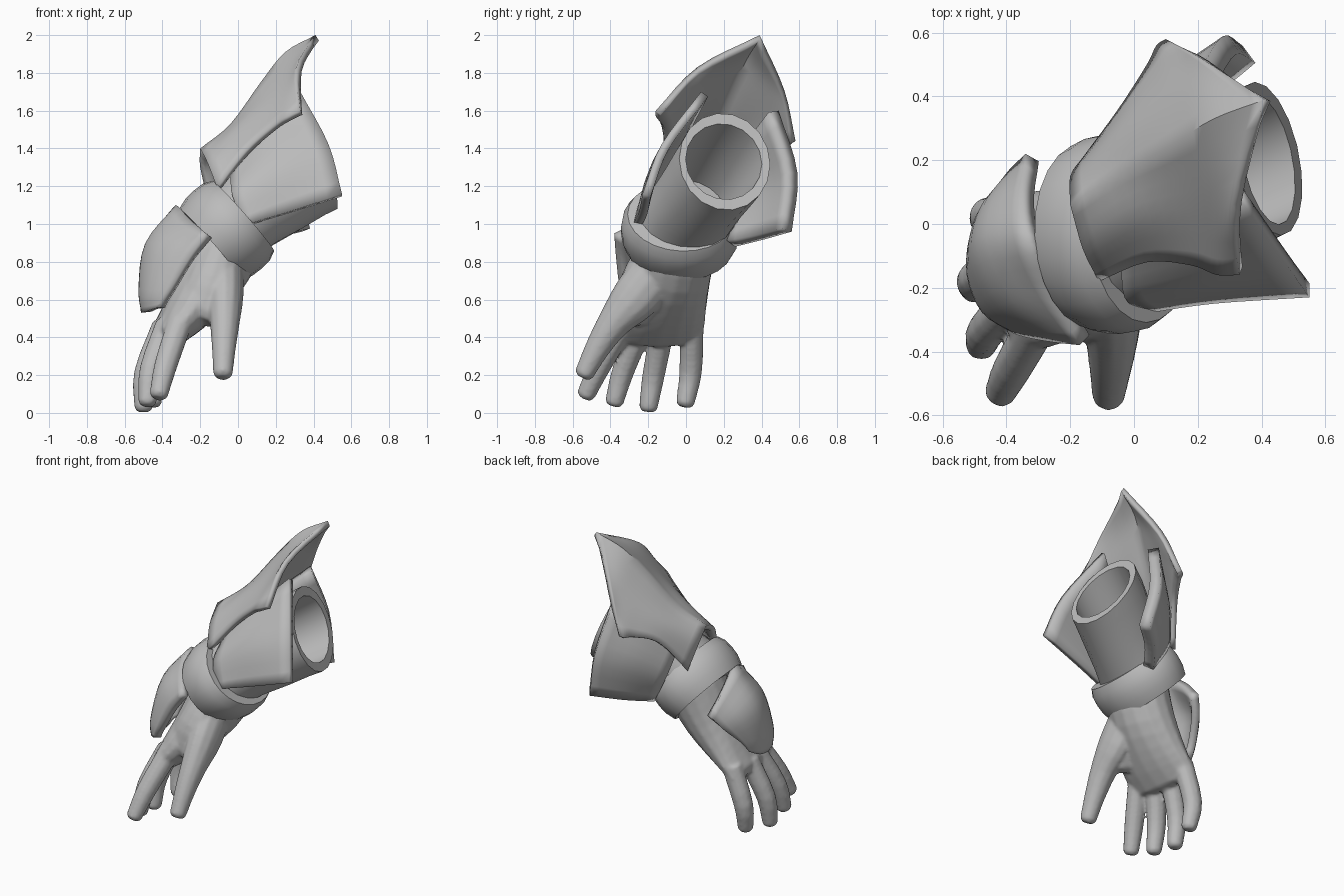
import bpy, bmesh, math
from mathutils import Vector as V

grey = bpy.data.materials.new("plain grey")
grey.diffuse_color = (0.5, 0.5, 0.5, 1)


def finish(name, bm, angle=50):
    bmesh.ops.remove_doubles(bm, verts=bm.verts, dist=0.0005)
    me = bpy.data.meshes.new(name)
    bm.to_mesh(me)
    bm.free()
    me.materials.append(grey)
    ob = bpy.data.objects.new(name, me)
    bpy.context.collection.objects.link(ob)
    bpy.ops.object.select_all(action='DESELECT')
    ob.select_set(True)
    bpy.context.view_layer.objects.active = ob
    bpy.ops.object.shade_smooth_by_angle(angle=math.radians(angle))
    return ob


def spline(pts, steps):
    """Smooth curve through all points."""
    p = [V(q) for q in pts]
    p = [2 * p[0] - p[1]] + p + [2 * p[-1] - p[-2]]
    out = []
    for i in range(1, len(p) - 2):
        a, b, c, d = p[i - 1:i + 3]
        for k in range(steps):
            t = k / steps
            out.append(0.5 * (2 * b + (c - a) * t + (2 * a - 5 * b + 4 * c - d) * t * t
                              + (3 * b - a - 3 * c + d) * t ** 3))
    return out + [p[-2]]


def loft(name, rings, hint=(0, 1, 0), n=16, angle=50):
    """Skin over ellipses given as (centre, normal, half width, half depth)."""
    bm = bmesh.new()
    loops = []
    for c, nor, ra, rb in rings:
        nor = V(nor).normalized()
        u = V(hint) - nor * V(hint).dot(nor)
        u.normalize()
        w = nor.cross(u)
        loops.append([bm.verts.new(V(c) + u * ra * math.cos(2 * math.pi * k / n)
                                   + w * rb * math.sin(2 * math.pi * k / n)) for k in range(n)])
    for a, b in zip(loops, loops[1:]):
        for k in range(n):
            bm.faces.new((a[k], a[(k + 1) % n], b[(k + 1) % n], b[k]))
    bm.faces.new(loops[0][::-1])
    bm.faces.new(loops[-1])
    bmesh.ops.recalc_face_normals(bm, faces=bm.faces)
    return finish(name, bm, angle)


def limb(name, stations, steps=3, **kw):
    """Loft along a smooth path of (x, y, z, half width, half depth)."""
    pos = spline([s[:3] for s in stations], steps)
    rad = spline([(s[3], s[4], 0) for s in stations], steps)
    last = len(pos) - 1
    rings = [(pos[i], pos[min(i + 1, last)] - pos[max(i - 1, 0)], rad[i].x, rad[i].y)
             for i in range(last + 1)]
    # rounded end
    c, nor, ra, rb = rings[-1]
    rings.append((c + nor.normalized() * rb * 0.4, nor, ra * 0.65, rb * 0.65))
    return loft(name, rings, **kw)


def plate(name, rows, outward, thick=0.045, steps=4, crease=None):
    """Curved armour sheet through a grid of points, thickened inwards."""
    if crease is None:
        rows = [spline(r, steps) for r in rows]
    else:
        rows = [spline(r[:crease + 1], steps)[:-1] + spline(r[crease:], steps) for r in rows]
    cols = [spline(c, steps) for c in zip(*rows)]
    bm = bmesh.new()
    vs = [[bm.verts.new(p) for p in c] for c in cols]
    for a, b in zip(vs, vs[1:]):
        for k in range(len(a) - 1):
            bm.faces.new((a[k], a[k + 1], b[k + 1], b[k]))
    bm.normal_update()
    total = sum((f.normal * f.calc_area() for f in bm.faces), V())
    if total.dot(V(outward)) < 0:
        bmesh.ops.reverse_faces(bm, faces=bm.faces)
    ob = finish(name, bm)
    m = ob.modifiers.new("thickness", 'SOLIDIFY')
    m.thickness, m.offset = thick, -1
    return ob


# hollow forearm sleeve: outside up to the rim, then back down inside
loft("sleeve", [
    ((-0.07, -0.03, 0.98), (0.75, 0.05, 0.66), 0.27, 0.22),
    ((0.05, 0.03, 1.07), (0.7, 0.3, 0.6), 0.24, 0.23),
    ((0.20, 0.10, 1.18), (0.8, 0.3, 0.5), 0.235, 0.25),
    ((0.34, 0.17, 1.28), (0.88, 0.22, 0.42), 0.245, 0.265),
    ((0.42, 0.205, 1.33), (0.92, 0.18, 0.36), 0.245, 0.275),
    ((0.42, 0.20, 1.33), (0.92, 0.18, 0.36), 0.205, 0.215),
    ((0.22, 0.11, 1.20), (0.8, 0.3, 0.5), 0.19, 0.20),
    ((0.06, 0.04, 1.09), (0.7, 0.3, 0.6), 0.18, 0.18)], n=18)

# thick band around the wrist
axis = V((0.75, 0.05, 0.66)).normalized()
loft("wrist_band", [(V((-0.055, -0.03, 0.97)) + axis * d, axis, r, r * 0.87) for d, r in
                    ((-0.11, 0.24), (-0.12, 0.29), (-0.06, 0.31), (0, 0.315),
                     (0.06, 0.31), (0.11, 0.285), (0.11, 0.23))], n=24)

parts = []
# palm
parts.append(limb("palm", [(-0.04, -0.03, 0.94, 0.20, 0.20), (-0.14, -0.08, 0.73, 0.215, 0.18),
                           (-0.27, -0.135, 0.54, 0.245, 0.13), (-0.38, -0.155, 0.41, 0.25, 0.085)],
                  hint=(-0.12, 1, 0)))

# web of flesh between thumb and index finger
parts.append(limb("thumb_web", [(-0.08, -0.11, 0.84, 0.13, 0.15), (-0.14, -0.22, 0.66, 0.15, 0.14),
                                (-0.20, -0.29, 0.52, 0.14, 0.085)], hint=(1, 0, 0)))

# thumb with its fleshy root
parts.append(limb("thumb", [(-0.08, -0.12, 0.80, 0.11, 0.13), (-0.07, -0.26, 0.62, 0.10, 0.13),
                            (-0.07, -0.38, 0.48, 0.08, 0.09), (-0.075, -0.47, 0.34, 0.064, 0.067),
                            (-0.08, -0.54, 0.205, 0.052, 0.052)], hint=(1, 0, 0), n=12))

# four fingers: base, middle, tip
fingers = {
    "index_finger": ((-0.30, -0.31, 0.50), (-0.38, -0.45, 0.26), (-0.42, -0.53, 0.095)),
    "middle_finger": ((-0.37, -0.23, 0.47), (-0.46, -0.33, 0.23), (-0.48, -0.38, 0.055)),
    "ring_finger": ((-0.39, -0.12, 0.46), (-0.49, -0.17, 0.21), (-0.50, -0.20, 0.025)),
    "little_finger": ((-0.37, 0.03, 0.47), (-0.455, 0.025, 0.22), (-0.45, -0.005, 0.05)),
}
for name, (a, b, c) in fingers.items():
    parts.append(limb(name, [(*a, 0.064, 0.068), (*b, 0.061, 0.063), (*c, 0.050, 0.050)], n=10))

# fuse palm, thumb and fingers into one smooth hand
for p in parts:
    p.select_set(True)
hand = parts[0]
bpy.context.view_layer.objects.active = hand
bpy.ops.object.join()
hand.name = "hand"
m = hand.modifiers.new("fuse", 'REMESH')
m.mode, m.voxel_size, m.use_smooth_shade = 'VOXEL', 0.011, True
m = hand.modifiers.new("soften", 'SMOOTH')
m.factor, m.iterations = 0.5, 6

# guard over the back of the hand, ridge in the middle
plate("hand_guard", [
    [(-0.17, -0.38, 0.95), (-0.26, -0.22, 1.03), (-0.33, -0.06, 1.10), (-0.35, 0.08, 1.02), (-0.34, 0.22, 0.87)],
    [(-0.26, -0.37, 0.82), (-0.41, -0.25, 0.89), (-0.49, -0.08, 0.90), (-0.47, 0.06, 0.85), (-0.40, 0.16, 0.77)],
    [(-0.36, -0.35, 0.65), (-0.47, -0.28, 0.65), (-0.525, -0.15, 0.66), (-0.51, -0.02, 0.66), (-0.46, 0.06, 0.66)],
    [(-0.42, -0.32, 0.56), (-0.48, -0.26, 0.54), (-0.51, -0.18, 0.53), (-0.51, -0.08, 0.54), (-0.48, 0.0, 0.58)],
], (-1, 0, 0.4), 0.05)

# tall upper plate with creased ridge running up to a point
plate("upper_plate", [
    [(-0.11, -0.18, 1.19), (-0.16, -0.08, 1.32), (-0.20, 0.06, 1.40), (-0.20, 0.15, 1.30), (-0.16, 0.21, 1.13)],
    [(0.04, -0.12, 1.39), (0.00, 0.02, 1.51), (-0.04, 0.16, 1.53), (-0.06, 0.28, 1.46), (-0.05, 0.36, 1.35)],
    [(0.18, -0.13, 1.52), (0.17, 0.05, 1.66), (0.12, 0.25, 1.75), (0.09, 0.41, 1.60), (0.04, 0.50, 1.42)],
    [(0.26, -0.16, 1.57), (0.26, 0.05, 1.75), (0.25, 0.33, 1.91), (0.17, 0.48, 1.67), (0.07, 0.56, 1.43)],
    [(0.33, -0.16, 1.60), (0.31, 0.06, 1.83), (0.41, 0.39, 2.00), (0.21, 0.52, 1.71), (0.10, 0.58, 1.44)],
], (-0.6, 0, 0.8), 0.035, crease=2)

# side plates along the forearm
plate("front_plate", [
    [(0.04, -0.28, 1.00), (-0.03, -0.23, 1.15), (-0.04, -0.10, 1.28)],
    [(0.25, -0.25, 1.06), (0.20, -0.19, 1.30), (0.14, -0.02, 1.50)],
    [(0.55, -0.23, 1.16), (0.48, -0.13, 1.42), (0.33, 0.08, 1.70)]], (-0.2, -1, 0.2))
plate("back_plate", [
    [(0.06, 0.26, 0.88), (-0.05, 0.29, 1.08), (-0.10, 0.22, 1.28)],
    [(0.18, 0.42, 0.92), (0.10, 0.46, 1.20), (0.04, 0.36, 1.44)],
    [(0.34, 0.56, 0.96), (0.28, 0.59, 1.27), (0.21, 0.49, 1.60)]], (-0.3, 1, 0.1), 0.07)
